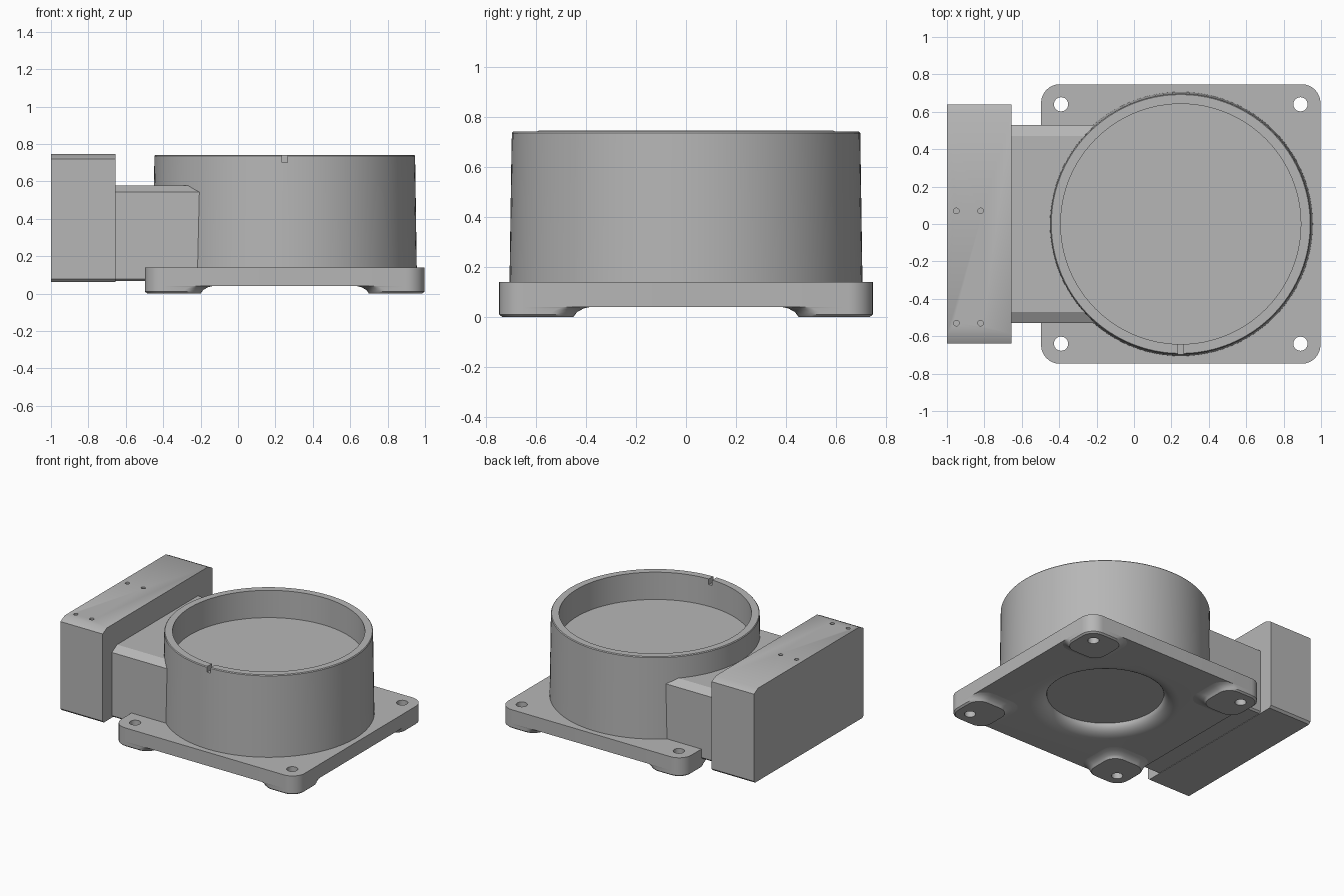
import bpy
import bmesh
from math import sin, cos, pi, radians

if "Cube" in bpy.data.objects:
    bpy.data.objects.remove(bpy.data.objects["Cube"], do_unlink=True)

grey = bpy.data.materials.new("plain_grey")
grey.use_nodes = True
grey.diffuse_color = (0.47, 0.47, 0.47, 1)
grey.node_tree.nodes["Principled BSDF"].inputs["Base Color"].default_value = grey.diffuse_color

CX = 0.25      # axis of the round body
HALF = 0.747   # half width of the base
HOLE = 0.64    # corner hole offset


def rounded_rect(x0, x1, y0, y1, r, steps=8):
    """Outline points of a rounded rectangle, counter-clockwise."""
    corners = [(x1 - r, y1 - r), (x0 + r, y1 - r), (x0 + r, y0 + r), (x1 - r, y0 + r)]
    pts = []
    for q, (cx, cy) in enumerate(corners):
        for i in range(steps + 1):
            a = (q + i / steps) * pi / 2
            pts.append((cx + r * cos(a), cy + r * sin(a)))
    return pts


def circle(r, n=96, cx=CX, cy=0):
    return [(cx + r * cos(2 * pi * i / n), cy + r * sin(2 * pi * i / n)) for i in range(n)]


def loft(name, rings):
    """Closed solid through rings given as (outline, z)."""
    bm = bmesh.new()
    loops = [[bm.verts.new((x, y, z)) for x, y in pts] for pts, z in rings]
    for a, b in zip(loops, loops[1:]):
        for i in range(len(a)):
            j = (i + 1) % len(a)
            bm.faces.new((a[i], a[j], b[j], b[i]))
    bm.faces.new(loops[0][::-1])
    bm.faces.new(loops[-1])
    return finish(name, bm)


def extrude_x(name, section, x0, x1):
    """Solid with a (y, z) section running along x."""
    bm = bmesh.new()
    face = bm.faces.new([bm.verts.new((x0, y, z)) for y, z in section])
    new = bmesh.ops.extrude_face_region(bm, geom=[face])["geom"]
    bmesh.ops.translate(bm, vec=(x1 - x0, 0, 0),
                        verts=[v for v in new if isinstance(v, bmesh.types.BMVert)])
    return finish(name, bm)


def finish(name, bm):
    bmesh.ops.recalc_face_normals(bm, faces=bm.faces)
    mesh = bpy.data.meshes.new(name)
    bm.to_mesh(mesh)
    bm.free()
    mesh.materials.append(grey)
    obj = bpy.data.objects.new(name, mesh)
    bpy.context.collection.objects.link(obj)
    return obj


def activate(obj):
    bpy.ops.object.select_all(action="DESELECT")
    obj.select_set(True)
    bpy.context.view_layer.objects.active = obj


def cut(obj, *cutters):
    for c in cutters:
        mod = obj.modifiers.new("cut", "BOOLEAN")
        mod.operation = "DIFFERENCE"
        mod.solver = "EXACT"
        mod.object = c
        activate(obj)
        bpy.ops.object.modifier_apply(modifier=mod.name)
        bpy.data.objects.remove(c, do_unlink=True)


def drill(x, y, r, z0, z1):
    pts = circle(r, 24, x, y)
    return loft("drill", [(pts, z0), (pts, z1)])


def trough_section(half, low, high, cy, cz, b):
    """Box section with chamfered top edges and small bottom bevels."""
    side = [(half - b, low), (half, low + b), (half, high - cz), (half - cy, high)]
    return side + [(-y, z) for y, z in reversed(side)]


# Square base plate with a bell-mouthed recess underneath
outline = rounded_rect(CX - HALF, CX + HALF, -HALF, HALF, 0.1)
base = loft("base_plate", [(outline, 0.04), (outline, 0.14)])
bell = [(circle(0.5), 0.02)]
for i in range(9):
    a = i / 8 * pi / 2
    bell.append((circle(0.5 - 0.11 * sin(a)), 0.04 + 0.07 * (1 - cos(a))))
cut(base, loft("recess", bell))
parts = [base]

# Four corner feet with coved inner sides
cove = [(0, 0.45, 0.012), (0.01, 0.443, 0), (0.02, 0.435, 0), (0.034, 0.41, 0), (0.04, 0.385, 0)]
for sx, side in ((-1, "right"), (1, "left")):
    for sy, end in ((-1, "front"), (1, "back")):
        rings = []
        for z, inner, inset in cove:
            xs = sorted((CX + sx * inner, CX + sx * (HALF - inset)))
            ys = sorted((sy * inner, sy * (HALF - inset)))
            rings.append((rounded_rect(*xs, *ys, 0.1 - inset), z))
        foot = loft(f"foot_{end}_{side}", rings)
        x, y = CX + sx * HOLE, sy * HOLE
        cut(foot, drill(x, y, 0.038, -0.1, 0.1))
        cut(base, drill(x, y, 0.038, -0.1, 0.3))
        parts.append(foot)

# Round tapered body with a shallow bowl and a notch in the front rim
body = loft("round_body", [(circle(0.706), 0.13), (circle(0.697), 0.735), (circle(0.692), 0.741)])
cut(body, loft("bowl", [(circle(0.642), 0.54), (circle(0.642), 0.9)]))
notch = rounded_rect(CX - 0.014, CX + 0.014, -0.8, -0.6, 0.001, 1)
cut(body, loft("notch", [(notch, 0.7), (notch, 0.9)]))
parts.append(body)

# Duct joining the body to the side box
duct = extrude_x("side_duct", trough_section(0.53, 0.066, 0.578, 0.06, 0.035, 0.012), -0.67, -0.1)
cut(duct, loft("duct_trim", [(circle(0.67), -0.1), (circle(0.67), 0.9)]))
parts.append(duct)

# Side box with four small screw holes on top
box = extrude_x("side_box", trough_section(0.638, 0.063, 0.746, 0.05, 0.026, 0.015), -1.0, -0.656)
for x in (-0.95, -0.82):
    for y in (0.07, -0.53):
        cut(box, drill(x, y, 0.015, 0.7, 0.9))
parts.append(box)

for obj in parts:
    activate(obj)
    bpy.ops.object.shade_smooth_by_angle(angle=radians(30))
